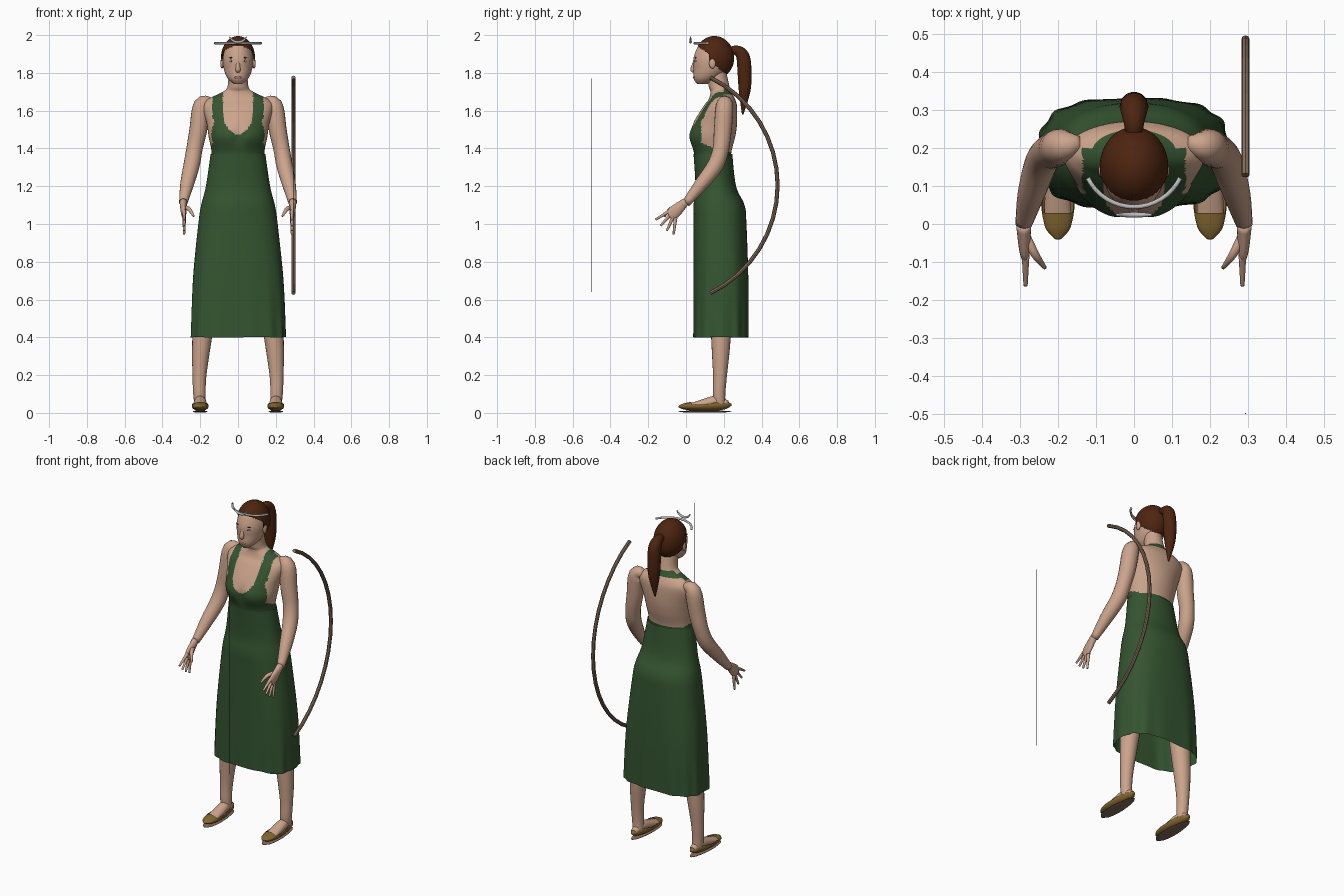
import bpy, bmesh, math
from mathutils import Vector, Matrix

if "Cube" in bpy.data.objects:
    bpy.data.objects.remove(bpy.data.objects["Cube"])


def material(name, *colour):
    mat = bpy.data.materials.new(name)
    mat.use_nodes = True
    mat.diffuse_color = (*colour, 1)
    mat.node_tree.nodes["Principled BSDF"].inputs["Base Color"].default_value = (*colour, 1)
    return mat


skin = material("skin", .6, .37, .26)
green = material("green_cloth", .035, .09, .03)
brown = material("brown_hair", .075, .018, .005)
tan = material("tan_leather", .22, .13, .03)
wood = material("bow_wood", .23, .15, .1)
silver = material("silver", .5, .5, .5)
dark = material("dark_string", .04, .04, .04)
rose = material("lip_rose", .42, .2, .15)
white = material("eye_white", .6, .6, .55)
blue = material("eye_blue", .08, .16, .18)

ALONG_X, ALONG_Y, ALONG_Z = Vector((1, 0, 0)), Vector((0, 1, 0)), Vector((0, 0, 1))


def finish(name, bm, materials, keep=None, paint=None, smooth=True):
    """Trim and colour faces by rule, then make the object."""
    if keep:
        trimmed = [face for face in bm.faces if not keep(face.calc_center_median())]
        bmesh.ops.delete(bm, geom=trimmed, context="FACES")
    bmesh.ops.recalc_face_normals(bm, faces=bm.faces)
    for face in bm.faces:
        face.smooth = smooth
        if paint:
            face.material_index = paint(face.calc_center_median())
    mesh = bpy.data.meshes.new(name)
    bm.to_mesh(mesh)
    bm.free()
    for mat in materials:
        mesh.materials.append(mat)
    bpy.context.collection.objects.link(bpy.data.objects.new(name, mesh))


def spline(rows, steps):
    """Smooth curve through all rows."""
    out = []
    for i in range(len(rows) - 1):
        before, start, end = rows[max(i - 1, 0)], rows[i], rows[i + 1]
        after = rows[min(i + 2, len(rows) - 1)]
        for step in range(steps):
            t = step / steps
            out.append([b + t * ((c - a) + t * ((2*a - 5*b + 4*c - d) + t * (3*b - a - 3*c + d))) / 2
                        for a, b, c, d in zip(before, start, end, after)])
    return out + [rows[-1]]


def sweep(name, rows, *materials, sides=20, steps=4, ref=None, square=lambda z: 2,
          shape=None, cap=True, **rules):
    """Rows hold x, y, z, radius and an optional second radius; rings are level without ref."""
    rows = spline([row if len(row) > 4 else (*row, row[-1]) for row in rows], steps)
    bm, rings = bmesh.new(), []
    for i, (x, y, z, wide, deep) in enumerate(rows):
        u, v = ALONG_X, ALONG_Y
        if ref:
            ahead, behind = rows[min(i + 1, len(rows) - 1)], rows[max(i - 1, 0)]
            tangent = (Vector(ahead[:3]) - Vector(behind[:3])).normalized()
            u = (ref - tangent * ref.dot(tangent)).normalized()
            v = tangent.cross(u)
        ring, power = [], 2 / square(z)
        for k in range(sides):
            angle = math.tau * k / sides
            c, s = math.cos(angle), math.sin(angle)
            point = Vector((x, y, z)) + u * math.copysign(abs(c)**power, c) * wide \
                + v * math.copysign(abs(s)**power, s) * deep
            ring.append(bm.verts.new(shape(point, angle) if shape else point))
        rings.append(ring)
    for low, high in zip(rings, rings[1:]):
        for k in range(sides):
            bm.faces.new((low[k - 1], low[k], high[k], high[k - 1]))
    if cap:
        bm.faces.new(rings[0])
        bm.faces.new(rings[-1])
    finish(name, bm, materials, **rules)


def blob(name, centre, size, mat, segments=16, **rules):
    bm = bmesh.new()
    place = Matrix.Translation(centre) @ Matrix.Diagonal((*size, 1))
    bmesh.ops.create_uvsphere(bm, u_segments=segments, v_segments=segments // 2, radius=1, matrix=place)
    finish(name, bm, [mat], **rules)


def level(profile):
    """Profile of height, half width, front and back."""
    return [(0, (front + back) / 2, z, half, (back - front) / 2) for z, half, front, back in profile]


# Skirt, boxier and more folded toward the hem
def folds(point, angle):
    low = max(0, 1 - point.z)**2
    middle = Vector((0, .185, point.z))
    folded = middle + (point - middle) * (1 + .05 * low * math.cos(13 * angle))
    return folded + ALONG_Z * .04 * low**3 * math.cos(5 * angle)

sweep("dress_skirt", level([(.4, .25, .04, .33), (.7, .24, .04, .33), (1, .21, .04, .32),
                            (1.1, .195, .04, .31), (1.2, .17, .05, .265), (1.37, .145, .04, .245)]),
      green, sides=96, steps=6, square=lambda z: 3.4 - z, shape=folds, cap=False)


# Upper body with a halter bodice
def bodice(point):
    x, y, z = abs(point.x), point.y, point.z
    if z < 1.38:
        return 1
    if y > .2:
        return int(abs(z - 1.7) < .016)
    drop = min(max((1.6 - z) * 8, 0), 1)
    neckline = .08 * math.sqrt(1 - drop**2)
    armhole = .08 + max(0, z - 1.55) + 2.4 * max(0, 1.43 - z)
    return int(neckline < x + (drop == 1) < (.135 if z > 1.56 else 2) and y < armhole and z < 1.7)

def bust(point, angle):
    if point.y < .15:
        point.y += .018 * math.exp(-(point.x * 30)**2 - ((point.z - 1.46) * 20)**2)
    return point

sweep("upper_body", level([(1.3, .145, .055, .235), (1.38, .14, .04, .24), (1.46, .155, .01, .26),
                           (1.53, .165, .035, .27), (1.62, .185, .09, .27), (1.66, .16, .12, .26),
                           (1.7, .08, .13, .24), (1.73, .055, .12, .23), (1.82, .05, .11, .21)]),
      skin, green, sides=112, steps=10, shape=bust, paint=bodice)

# Head
sweep("head", level([(1.74, .02, .06, .11), (1.77, .055, .04, .17), (1.82, .075, .04, .22),
                     (1.88, .08, .04, .24), (1.95, .06, .07, .23), (1.98, .02, .12, .18)]),
      skin, sides=40)
sweep("nose", [(0, .05, 1.87, .006), (0, .036, 1.82, .013), (0, .046, 1.81, .01)],
      skin, ref=ALONG_X)
blob("lips", (0, .044, 1.776), (.022, .007, .007), rose)


# Hair cut along the hairline, and ponytail
def hairline(point):
    return point.z > 1.985 - .7 * point.y - (.04 if point.y > .12 else 0)

def strands(point, angle):
    point.x *= 1 + .03 * math.cos(12 * angle)
    return point

blob("hair_cap", (0, .15, 1.88), (.09, .105, .115), brown, segments=112, keep=hairline)
sweep("ponytail", [(0, .22, 1.9, .02), (0, .26, 1.92, .025), (0, .3, 1.89, .035),
                   (0, .31, 1.8, .037), (0, .31, 1.7, .03), (0, .3, 1.58, .004)],
      brown, sides=48, steps=6, ref=ALONG_X, shape=strands)


# Foot outline, rounded at the toe and narrowing to the heel
def footprint(width, height, lift, slope=0):
    rows = []
    for i in range(13):
        t = i / 12
        rounding = max(math.sin(math.pi * t), .01)**.4
        rows.append((.2, .28 * t - .04, lift + slope * t,
                     width * rounding * (1 - .3 * t), (height + slope * t) * rounding))
    return rows

def slipper_opening(point):
    return point.y < .03 or point.z < .045 + .16 * max(0, point.y - .1)


for sign, side in ((1, "left_"), (-1, "right_")):
    def limb(name, rows, mat, **options):
        sweep(side + name, [(sign * x, *rest) for x, *rest in rows], mat, ref=ALONG_X, **options)

    # Arm and hand
    limb("arm", [(.14, .21, 1.65, .02), (.19, .205, 1.63, .045), (.21, .195, 1.5, .047),
                 (.23, .185, 1.4, .043), (.246, .155, 1.31, .043), (.27, .08, 1.21, .036),
                 (.29, 0, 1.11, .022)], skin)
    limb("palm", [(.29, 0, 1.12, .02), (.288, -.06, 1.065, .015, .034),
                  (.285, -.09, 1.045, .01, .025)], skin)
    limb("thumb", [(.285, -.03, 1.085, .012), (.26, -.08, 1.08, .011), (.234, -.115, 1.04, .005)], skin)
    for i, name in enumerate(("index_finger", "middle_finger", "ring_finger", "little_finger")):
        spread = .55 + .3 * i
        y, z = .01 * i - .085, 1.07 - .012 * i
        limb(name, [(.285, y - reach * math.cos(spread), z - reach * math.sin(spread), .01 - reach / 20)
                    for reach in (0, .05, .09)], skin)

    # Leg, foot and slipper
    limb("leg", [(.2, .18, .04, .03), (.204, .175, .1, .033), (.204, .18, .2, .037),
                 (.19, .185, .4, .052), (.14, .19, .9, .08)], skin)
    limb("foot", [(.2, 0, .03, .035, .012), (.2, .1, .05, .034, .025), (.2, .16, .06, .03),
                  (.2, .22, .045, .02)], skin)
    limb("slipper", footprint(.052, .024, .033, .01), tan, sides=48, keep=slipper_opening)
    limb("sole", footprint(.045, .006, .007), wood)

    # Facial features
    blob(side + "ear", (sign * .085, .14, 1.85), (.009, .018, .027), skin)
    blob(side + "eye", (sign * .033, .053, 1.863), (.013, .006, .006), white)
    blob(side + "iris", (sign * .033, .048, 1.863), (.005, .003, .005), blue)
    blob(side + "eyebrow", (sign * .034, .052, 1.88), (.016, .006, .003), brown)

# Circlet with crescent, bow and its separate string
arc = [math.radians(degrees) for degrees in range(-64, 65, 8)]
sweep("circlet", [(.135 * math.sin(a), .18 - .135 * math.cos(a), 1.957, .006) for a in arc],
      silver, steps=1, ref=ALONG_Z)
sweep("crescent", [(.05 * math.sin(a), .024, 2.013 - .05 * math.cos(a), .007 * math.cos(a)) for a in arc],
      silver, steps=1, ref=ALONG_Y)
sweep("bow", [(.293, .635 * math.cos(a) - .15, 1.205 + .635 * math.sin(a), .011) for a in arc],
      wood, sides=8, steps=1, ref=ALONG_X, smooth=False)
sweep("bow_string", [(.293, -.498, z, .0015) for z in (.64, 1.77)], dark, sides=6, steps=1)
